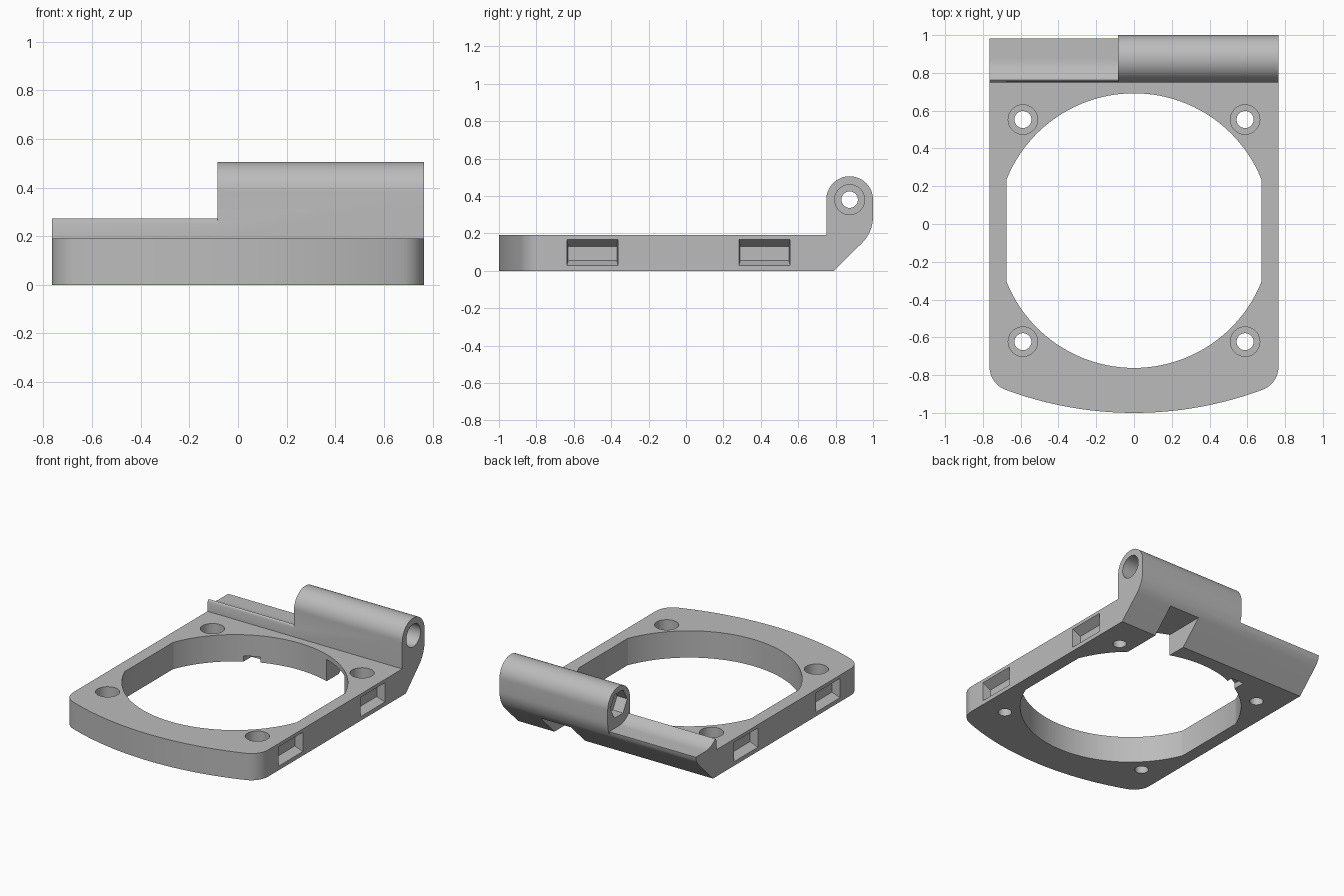
import bpy, bmesh
from math import sin, cos, pi, radians, sqrt, atan2
from mathutils import Matrix, Vector

cube = bpy.data.objects.get("Cube")
if cube:
    bpy.data.objects.remove(cube)

grey = bpy.data.materials.new("light grey plastic")
grey.use_nodes = True
grey.diffuse_color = (0.5, 0.5, 0.5, 1)
grey.node_tree.nodes["Principled BSDF"].inputs["Base Color"].default_value = (0.5, 0.5, 0.5, 1)

HALF = 0.765           # half width of the plate
TOP = 0.19             # plate thickness
STEP = -0.085          # where the tall barrel ends
PIN = (0.875, 0.38)    # hinge axis in y, z
HOLE_Y = -0.035        # centre of the large opening
ALONG_X = Matrix(((0, 0, 1), (1, 0, 0), (0, 1, 0)))  # profile y, z swept in x


def arc(cx, cy, r, a0, a1, n=16):
    """Points on an arc, angles in degrees."""
    return [(cx + r * cos(radians(a0 + (a1 - a0) * i / n)),
             cy + r * sin(radians(a0 + (a1 - a0) * i / n))) for i in range(n + 1)]


def circle(cx, cy, r, n=48):
    return arc(cx, cy, r, 0, 360, n)[:-1]


def loft(name, lower, upper, a, b, along_x=False):
    """Solid between two matching outlines at depths a and b."""
    bm = bmesh.new()
    turn = ALONG_X if along_x else Matrix.Identity(3)
    rings = [[bm.verts.new(turn @ Vector((u, v, d))) for u, v in pts]
             for pts, d in ((lower, a), (upper, b))]
    n = len(lower)
    for ring in rings:
        bm.faces.new(ring)
    for i in range(n):
        j = (i + 1) % n
        bm.faces.new((rings[0][i], rings[0][j], rings[1][j], rings[1][i]))
    bmesh.ops.recalc_face_normals(bm, faces=bm.faces)
    mesh = bpy.data.meshes.new(name)
    bm.to_mesh(mesh)
    bm.free()
    mesh.materials.append(grey)
    obj = bpy.data.objects.new(name, mesh)
    bpy.context.collection.objects.link(obj)
    return obj


def prism(name, pts, a, b, along_x=False):
    return loft(name, pts, pts, a, b, along_x)


def rect(u0, u1, v0, v1):
    return [(u0, v0), (u1, v0), (u1, v1), (u0, v1)]


def combine(base, tool, operation="DIFFERENCE"):
    """Apply a boolean and drop the tool."""
    mod = base.modifiers.new("cut", "BOOLEAN")
    mod.operation = operation
    mod.solver = "EXACT"
    mod.object = tool
    bpy.context.view_layer.update()
    graph = bpy.context.evaluated_depsgraph_get()
    mesh = bpy.data.meshes.new_from_object(base.evaluated_get(graph))
    base.modifiers.clear()
    base.data = mesh
    bpy.data.objects.remove(tool)


# Plate outline: straight sides, rounded front corners, bowed front
FRONT_R, FILLET = 1.95, 0.13
fx = HALF - FILLET
fy = FRONT_R - 1 - sqrt((FRONT_R - FILLET) ** 2 - fx ** 2)
swing = atan2(fy - (FRONT_R - 1), fx) * 180 / pi
right = arc(fx, fy, FILLET, 0, swing, 10)
bow = arc(0, FRONT_R - 1, FRONT_R, swing, -180 - swing, 32)[1:-1]
left = [(-x, y) for x, y in reversed(right)]
frame = prism("hinged_frame", [(HALF, 0.77)] + right + bow + left + [(-HALF, 0.77)], 0, TOP)

# Tall hinge barrel and low rest beside it, sharing a curved underside
under = [(0.75, 0), (0.79, 0)] + arc(0.8, 0.29, 0.2, -45, 0, 10)
barrel = prism("barrel", under + arc(*PIN, 0.125, 0, 180, 32), STEP, HALF, True)
combine(frame, barrel, "UNION")
rest_back = [p for p in under if p[1] < 0.21] + [(0.983, 0.225)]
trough = arc(*PIN, 0.155, -90, -136, 12)
rest = prism("rest", rest_back + trough + [(0.755, 0.265), (0.75, 0.25)], -HALF, STEP, True)
combine(frame, rest, "UNION")

# Large opening with flattened sides
opening = [(max(-0.675, min(0.675, x)), y) for x, y in circle(0, HOLE_Y, 0.727, 128)]
flat = sqrt(0.727 ** 2 - 0.675 ** 2)
opening = [p for p in opening if abs(p[0]) < 0.675]
opening += [(sx * 0.675, HOLE_Y + sy * flat) for sx in (-1, 1) for sy in (-1, 1)]
opening.sort(key=lambda p: atan2(p[1] - HOLE_Y, p[0]))
combine(frame, prism("opening_cutter", opening, -0.1, 0.6))

# Counterbored screw holes
for sx in (-1, 1):
    for sy in (-1, 1):
        x, y = sx * 0.588, HOLE_Y + sy * 0.588
        combine(frame, prism("screw_cutter", circle(x, y, 0.045), -0.1, 0.3))
        combine(frame, prism("head_cutter", circle(x, y, 0.078), 0.07, 0.3))

# Tapered clip pockets in both sides
for side in (-1, 1):
    for y in (-0.5, 0.42):
        outer = rect(y - 0.137, y + 0.137, 0.025, 0.172)
        inner = rect(y - 0.13, y + 0.13, 0.055, 0.13)
        combine(frame, loft("pocket_cutter", outer, inner,
                            side * (HALF + 0.01), side * (HALF - 0.06), True))

# Pin bore, head recess and hexagonal nut pocket
combine(frame, prism("bore_cutter", circle(*PIN, 0.044), STEP - 0.05, HALF + 0.1, True))
combine(frame, prism("recess_cutter", circle(*PIN, 0.08), HALF - 0.2, HALF + 0.1, True))
combine(frame, prism("nut_cutter", circle(*PIN, 0.095, 6), STEP - 0.05, STEP + 0.08, True))

# Cable channel under the barrel and a small notch in the rear rim
combine(frame, prism("channel_cutter", rect(0.24, 0.48, 0.5, 1.1), -0.1, 0.155))
combine(frame, prism("notch_cutter", rect(-0.37, -0.27, 0.5, 0.68), -0.1, 0.04))

# Smooth curved walls, keep edges crisp
bpy.ops.object.select_all(action="DESELECT")
frame.select_set(True)
bpy.context.view_layer.objects.active = frame
bpy.ops.object.shade_smooth_by_angle(angle=radians(25))
